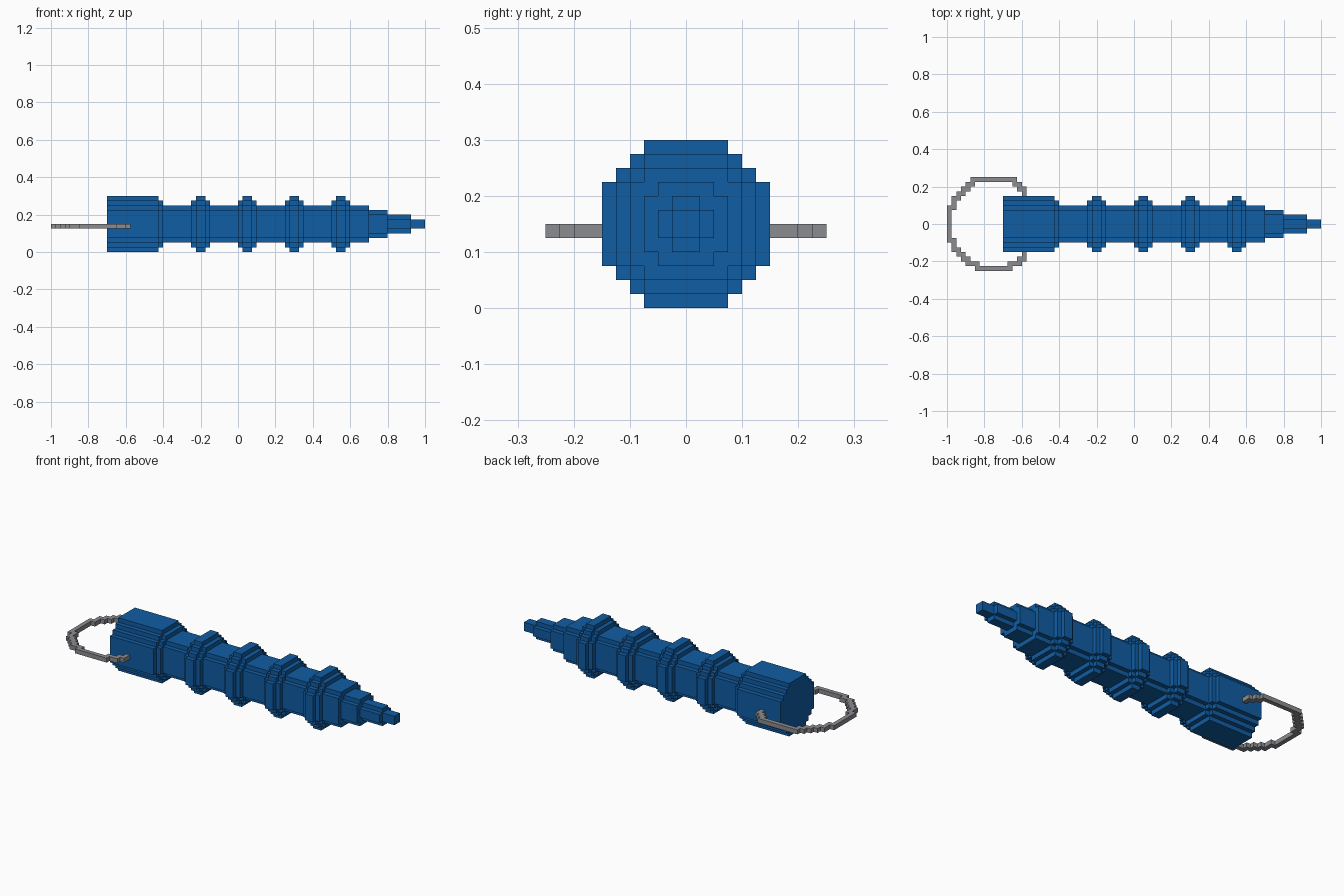
import bpy, bmesh

if "Cube" in bpy.data.objects:
    bpy.data.objects.remove(bpy.data.objects["Cube"], do_unlink=True)

U = 0.025      # grid step of the blocky style
AXIS_Z = 0.15  # height of the long axis


def material(name, rgb):
    m = bpy.data.materials.new(name)
    m.use_nodes = True
    col = (*rgb, 1)
    m.diffuse_color = col
    bsdf = next(n for n in m.node_tree.nodes if n.type == 'BSDF_PRINCIPLED')
    bsdf.inputs["Base Color"].default_value = col
    bsdf.inputs["Roughness"].default_value = 0.7
    return m


blue = material("blue", (0.005, 0.11, 0.37))
grey = material("grey", (0.26, 0.265, 0.28))


def finish(name, bm, mat):
    bmesh.ops.recalc_face_normals(bm, faces=bm.faces)
    me = bpy.data.meshes.new(name)
    bm.to_mesh(me)
    bm.free()
    me.materials.append(mat)
    ob = bpy.data.objects.new(name, me)
    bpy.context.collection.objects.link(ob)
    return ob


def prism(bm, flat, radius, x0, x1):
    """Stepped round section: flats of half width `flat`, one-step corners."""
    n = round((radius - flat) / U)
    quad = []
    for i in range(n + 1):
        w, h = flat + i * U, radius - i * U
        quad.append((w, h))
        if i < n:
            quad.append((w, h - U))
    ring = (quad + [(y, -z) for y, z in reversed(quad)]
            + [(-y, -z) for y, z in quad] + [(-y, z) for y, z in reversed(quad)])
    face = bm.faces.new([bm.verts.new((x0, y, z + AXIS_Z)) for y, z in ring])
    out = bmesh.ops.extrude_face_region(bm, geom=[face], use_keep_orig=True)
    verts = [g for g in out["geom"] if isinstance(g, bmesh.types.BMVert)]
    bmesh.ops.translate(bm, verts=verts, vec=(x1 - x0, 0, 0))


def turned(name, *parts):
    bm = bmesh.new()
    for p in parts:
        prism(bm, *p)
    finish(name, bm, blue)


# Grip at the right end, with a one-step shoulder
turned("grip", (0.075, 0.15, -0.7, -0.425), (0.075, 0.125, -0.45, -0.4))

# Shaft
turned("shaft", (0.075, 0.1, -0.45, 0.7))

# Four collars, each a wide low step under a narrow high one
for i, c in enumerate((-0.2, 0.05, 0.3, 0.55)):
    turned(f"collar_{i + 1}", (0.075, 0.125, c - 0.05, c + 0.05),
           (0.075, 0.15, c - 0.025, c + 0.025))

# Tapering tip
turned("tip", (0.05, 0.075, 0.675, 0.8), (0.025, 0.05, 0.775, 0.925),
       (0.025, 0.025, 0.9, 1.0))

# Loop: stepped halves, each box is x0, x1, y0, y1 on the positive side
LEAD = [(-1.0, -0.975, 0, 0.1), (-0.975, -0.95, 0.075, 0.15),
        (-0.95, -0.925, 0.125, 0.175), (-0.925, -0.9, 0.15, 0.2)]
TAIL = [(-0.65, -0.6, 0.2, 0.225), (-0.625, -0.575, 0.175, 0.2),
        (-0.6, -0.575, 0.14, 0.175)]
BACK = LEAD + [(-0.9, -0.85, 0.2, 0.225), (-0.9, -0.875, 0.175, 0.2),
               (-0.875, -0.625, 0.225, 0.25)] + TAIL
FRONT = LEAD + [(-0.9, -0.825, 0.2, 0.225), (-0.9, -0.875, 0.175, 0.2),
                (-0.85, -0.65, 0.225, 0.25), (-0.675, -0.65, 0.2, 0.225)] + TAIL

bm = bmesh.new()
for side, boxes in ((1, BACK), (-1, FRONT)):
    for x0, x1, y0, y1 in boxes:
        vs = bmesh.ops.create_cube(bm, size=1)["verts"]
        bmesh.ops.scale(bm, verts=vs, vec=(x1 - x0, y1 - y0, U))
        bmesh.ops.translate(bm, verts=vs, vec=((x0 + x1) / 2, side * (y0 + y1) / 2,
                                               AXIS_Z - U / 2))
finish("loop", bm, grey)
